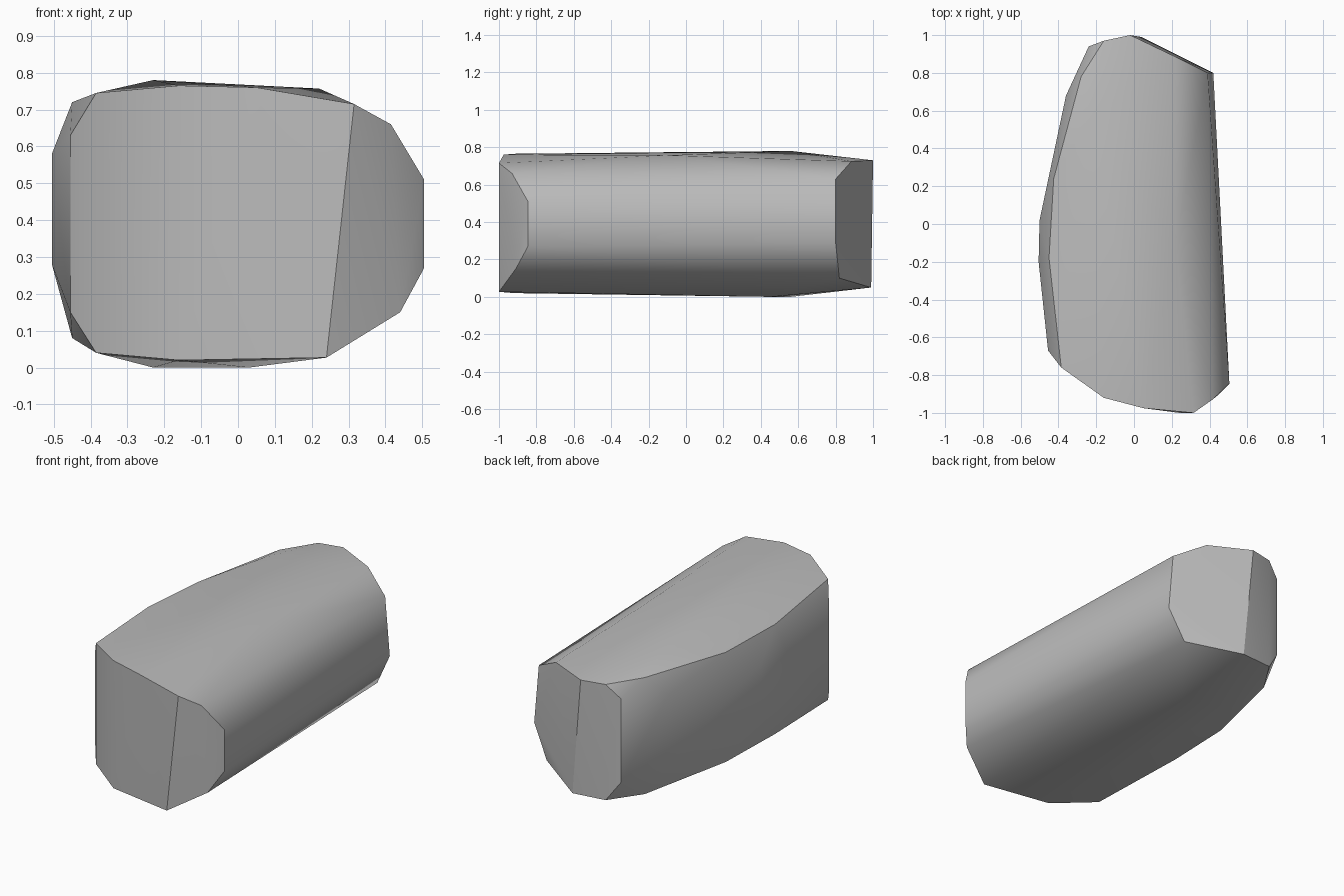
import bpy
import bmesh
import math

cube = bpy.data.objects.get("Cube")
if cube:
    bpy.data.objects.remove(cube, do_unlink=True)


def make_material(name, colour):
    material = bpy.data.materials.new(name)
    material.use_nodes = True
    material.diffuse_color = colour
    shader = next(n for n in material.node_tree.nodes if n.type == "BSDF_PRINCIPLED")
    shader.inputs["Base Color"].default_value = colour
    return material


def make_hull(name, columns, corners, material):
    """Wrap a faceted convex skin around upright columns and single corners."""
    bm = bmesh.new()
    for x, y, low, high in columns:
        bm.verts.new((x, y, low))
        bm.verts.new((x, y, high))
    for corner in corners:
        bm.verts.new(corner)
    result = bmesh.ops.convex_hull(bm, input=list(bm.verts))
    unused = set(result["geom_interior"]) | set(result["geom_unused"])
    loose = [v for v in unused if isinstance(v, bmesh.types.BMVert) and v.is_valid]
    bmesh.ops.delete(bm, geom=loose, context="VERTS")
    bmesh.ops.recalc_face_normals(bm, faces=list(bm.faces))
    mesh = bpy.data.meshes.new(name)
    bm.to_mesh(mesh)
    bm.free()
    mesh.materials.append(material)
    body = bpy.data.objects.new(name, mesh)
    bpy.context.collection.objects.link(body)
    return body


# Upright edges of the block: x, y, bottom z, top z
front_columns = [
    (-.16, -.92, .02, .765),
    (-.385, -.76, .04, .745),
    (-.455, -.67, .15, .63),
    (.505, -.845, .27, .51),
]
bulging_side_columns = [
    (-.45, -.18, .08, .72),
    (-.505, -.2, .28, .58),
    (-.5, .02, .28, .58),
    (-.425, .24, .07, .71),
    (-.36, .68, .2, .61),
    (-.28, .78, .05, .73),
    (-.23, .56, 0, .78),
]
back_columns = [
    (-.24, .94, .17, .655),
    (-.16, .97, .055, .73),
]

# Corners that differ between the upper and lower sides
front_corners = [
    (.05, -.975, .76), (.315, -1, .715), (.415, -.93, .66),
    (.44, -.91, .15), (.24, -1, .027),
]
back_corners = [
    (.42, .8, .29), (.39, .8, .63), (.22, .885, .725),
    (-.02, 1, .73), (.04, .99, .05), (.325, .82, .1),
]
ridge_corners = [(.22, -.1, .757), (.03, .45, 0)]

stone = make_material("plain grey", (.5, .5, .5, 1))
block = make_hull(
    "rounded_block",
    front_columns + bulging_side_columns + back_columns,
    front_corners + back_corners + ridge_corners,
    stone,
)

# Soft shading over the gentle bends, crisp borders at both ends
bpy.ops.object.select_all(action="DESELECT")
block.select_set(True)
bpy.context.view_layer.objects.active = block
bpy.ops.object.shade_smooth_by_angle(angle=math.radians(30))
